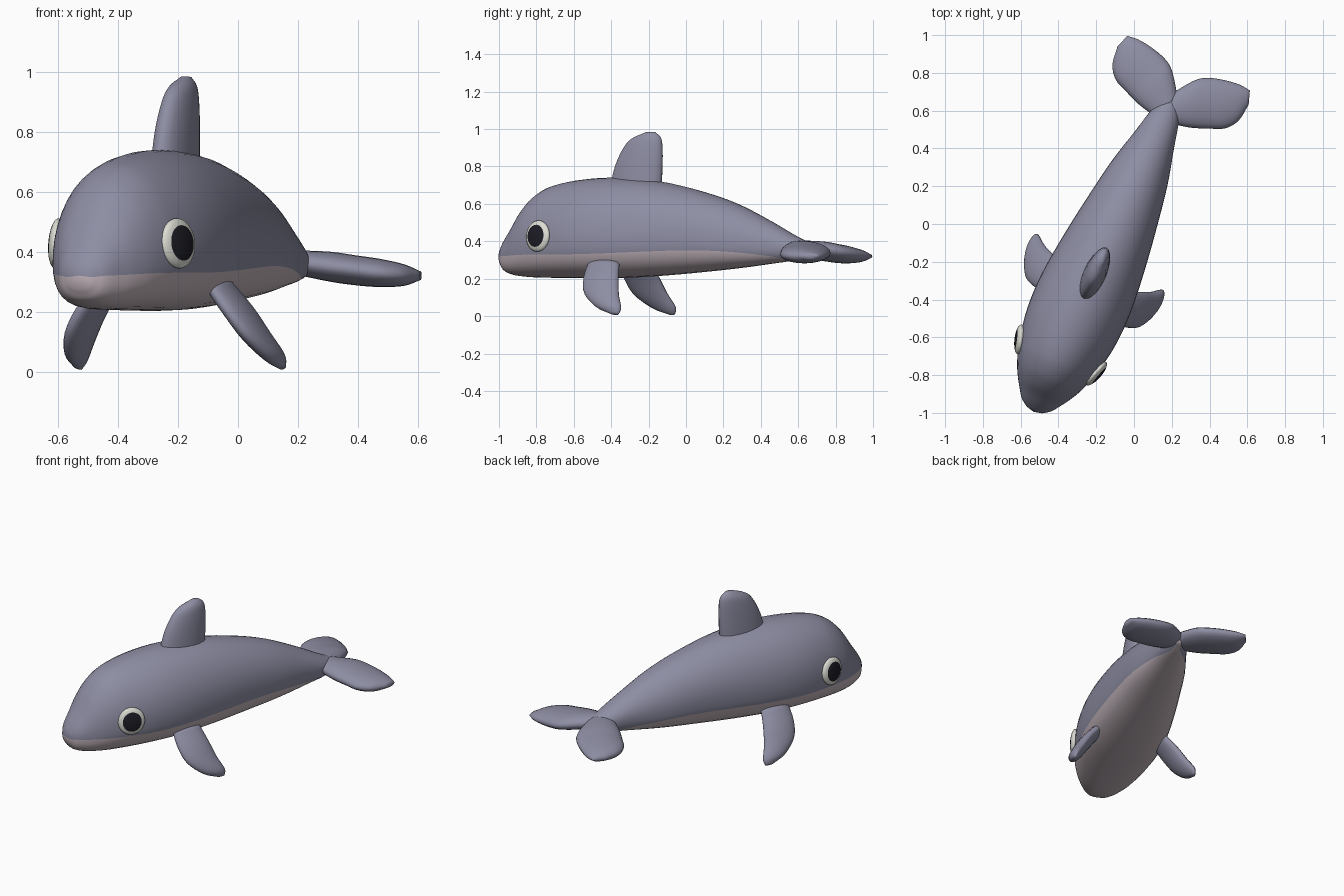
import bpy, bmesh, math
from mathutils import Matrix, Vector

if "Cube" in bpy.data.objects:
    bpy.data.objects.remove(bpy.data.objects["Cube"])

# Local frame: x = sideways, y = nose to tail; the whole animal is turned 24 degrees
PLACE = Matrix.Translation((-0.09, 0, 0)) @ Matrix.Rotation(math.radians(-24), 4, 'Z')


def material(name, rgb):
    m = bpy.data.materials.new(name)
    m.diffuse_color = (*rgb, 1)
    m.use_nodes = True
    m.node_tree.nodes["Principled BSDF"].inputs["Base Color"].default_value = m.diffuse_color
    return m


GREY = material("blue_grey_skin", (0.27, 0.27, 0.37))
PINK = material("pale_belly", (0.53, 0.45, 0.49))
WHITE = material("eye_white", (0.72, 0.72, 0.66))
BLACK = material("pupil_black", (0.012, 0.012, 0.018))


def finish(bm, name, mats):
    bmesh.ops.recalc_face_normals(bm, faces=bm.faces)
    bm.transform(PLACE)
    for f in bm.faces:
        f.smooth = True
    me = bpy.data.meshes.new(name)
    bm.to_mesh(me)
    bm.free()
    for m in mats:
        me.materials.append(m)
    ob = bpy.data.objects.new(name, me)
    bpy.context.collection.objects.link(ob)
    return ob


def smooth_rows(rows, steps):
    """Smoothly interpolate rows of numbers; the first column is the position."""
    n = len(rows)

    def slope(i, k):
        a, b = rows[max(i - 1, 0)], rows[min(i + 1, n - 1)]
        return (b[k] - a[k]) / (b[0] - a[0])
    out = []
    for i in range(n - 1):
        a, b = rows[i], rows[i + 1]
        d = b[0] - a[0]
        for j in range(steps):
            u = j / steps
            row = [a[0] + d * u]
            for k in range(1, len(a)):
                row.append((2*u**3 - 3*u**2 + 1) * a[k] + (u**3 - 2*u**2 + u) * d * slope(i, k)
                           + (3*u**2 - 2*u**3) * b[k] + (u**3 - u**2) * d * slope(i + 1, k))
            out.append(row)
    return out + [list(rows[-1])]


def loft(bm, rings, start, end):
    """Skin closed rings and close both ends to points; returns (face, segment) pairs."""
    vs = [[bm.verts.new(p) for p in r] for r in rings]
    n = len(vs[0])
    pairs = []
    for a, b in zip(vs, vs[1:]):
        for i in range(n):
            j = (i + 1) % n
            pairs.append((bm.faces.new((a[i], a[j], b[j], b[i])), i))
    for ring, tip in ((vs[0], start), (vs[-1], end)):
        t = bm.verts.new(tip)
        for i in range(n):
            pairs.append((bm.faces.new((ring[i], ring[(i + 1) % n], t)), i))
    return pairs


# Body: position, half width, top, bottom, widest height, belly colour line
STATIONS = [
    (-1.077, 0.045, 0.365, 0.275, 0.32, 0.315),
    (-1.05, 0.083, 0.41, 0.24, 0.325, 0.32),
    (-1.00, 0.120, 0.485, 0.22, 0.335, 0.322),
    (-0.95, 0.152, 0.565, 0.212, 0.35, 0.325),
    (-0.88, 0.187, 0.64, 0.207, 0.37, 0.328),
    (-0.78, 0.220, 0.695, 0.205, 0.39, 0.33),
    (-0.60, 0.253, 0.73, 0.203, 0.41, 0.33),
    (-0.40, 0.257, 0.74, 0.203, 0.42, 0.335),
    (-0.15, 0.232, 0.72, 0.215, 0.43, 0.345),
    (0.10, 0.195, 0.665, 0.235, 0.43, 0.352),
    (0.30, 0.160, 0.60, 0.255, 0.405, 0.345),
    (0.50, 0.110, 0.505, 0.28, 0.385, 0.325),
    (0.64, 0.075, 0.43, 0.30, 0.365, 0.305),
    (0.74, 0.030, 0.385, 0.325, 0.355, 0.326)]
UPPER, LOWER, POWER = 24, 14, 2.6


def body_ring(y, w, top, bottom, mid, seam):
    # the colour line is one of the ring's corners, so the belly edge is clean
    drop = min(max((mid - seam) / (mid - bottom), 0), 1)
    th = math.asin(drop ** (POWER / 2))
    angles = [-th + (math.pi + 2 * th) * i / UPPER for i in range(UPPER)]
    angles += [math.pi + th + (math.pi - 2 * th) * i / LOWER for i in range(LOWER)]
    pts = []
    for a in angles:
        c, s = math.cos(a), math.sin(a)
        if s >= 0:
            pts.append((w * c, y, mid + (top - mid) * s))
        else:
            e = 2 / POWER
            pts.append((math.copysign(w * abs(c) ** e, c), y, mid - (mid - bottom) * abs(s) ** e))
    return pts


bm = bmesh.new()
rings = [body_ring(*r) for r in smooth_rows(STATIONS, 4)]
for face, seg in loft(bm, rings, (0, -1.088, 0.32), (0, 0.75, 0.355)):
    face.material_index = 1 if seg >= UPPER else 0
finish(bm, "body", [GREY, PINK])


def blade(name, sections, normal, side=1):
    """Fin from sections (front edge point, back edge point, half thickness)."""
    rows = [(i, *a, *b, h) for i, (a, b, h) in enumerate(sections)]
    normal = Vector(normal).normalized()
    rings = []
    for r in smooth_rows(rows, 4):
        a, b = Vector(r[1:4]), Vector(r[4:7])
        mid, half = (a + b) / 2, (b - a) / 2
        ring = []
        for i in range(20):
            t = math.tau * i / 20
            p = mid + half * math.cos(t) + normal * (r[7] * math.sin(t))
            ring.append((p.x * side, p.y, p.z))
        rings.append(ring)

    def centre(ring):
        return sum((Vector(p) for p in ring), Vector()) / len(ring)
    bm = bmesh.new()
    loft(bm, rings, centre(rings[0]), centre(rings[-1]))
    finish(bm, name, [GREY])


# Dorsal fin
blade("dorsal_fin", [
    ((0, -0.45, 0.66), (0, -0.145, 0.66), 0.062),
    ((0, -0.415, 0.80), (0, -0.138, 0.80), 0.056),
    ((0, -0.365, 0.90), (0, -0.138, 0.90), 0.047),
    ((0, -0.315, 0.95), (0, -0.148, 0.955), 0.036),
    ((0, -0.23, 0.985), (0, -0.18, 0.983), 0.015)], (1, 0, 0))

for side, label in ((1, "right"), (-1, "left")):
    # Flippers
    blade(label + "_flipper", [
        ((0.20, -0.48, 0.29), (0.20, -0.30, 0.29), 0.033),
        ((0.27, -0.48, 0.20), (0.27, -0.275, 0.20), 0.037),
        ((0.325, -0.45, 0.12), (0.32, -0.25, 0.115), 0.036),
        ((0.365, -0.365, 0.05), (0.36, -0.22, 0.045), 0.028),
        ((0.378, -0.27, 0.012), (0.372, -0.23, 0.010), 0.010)], (0.86, 0, 0.51), side)
    # Tail flukes
    blade(label + "_fluke", [
        ((0.04, 0.60, 0.365), (-0.03, 0.73, 0.365), 0.04),
        ((0.15, 0.625, 0.35), (0.06, 0.855, 0.35), 0.05),
        ((0.24, 0.66, 0.338), (0.12, 0.90, 0.338), 0.05),
        ((0.315, 0.694, 0.328), (0.20, 0.925, 0.33), 0.047),
        ((0.365, 0.76, 0.322), (0.29, 0.938, 0.322), 0.036),
        ((0.38, 0.86, 0.32), (0.355, 0.932, 0.32), 0.014)], (0, 0, 1), side)
    # Eyes: flattened domes with the pupil as the outer faces
    bm = bmesh.new()
    bmesh.ops.create_uvsphere(bm, u_segments=32, v_segments=16, radius=1)
    for f in bm.faces:
        f.material_index = 1 if f.calc_center_median().z > math.cos(math.radians(45)) else 0
    n = Vector((0.954 * side, -0.298, 0.08)).normalized()
    bm.transform(Matrix.Translation((0.222 * side, -0.768, 0.428))
                 @ n.to_track_quat('Z', 'Y').to_matrix().to_4x4()
                 @ Matrix.Diagonal((0.08, 0.084, 0.027, 1)))
    finish(bm, label + "_eye", [WHITE, BLACK])
